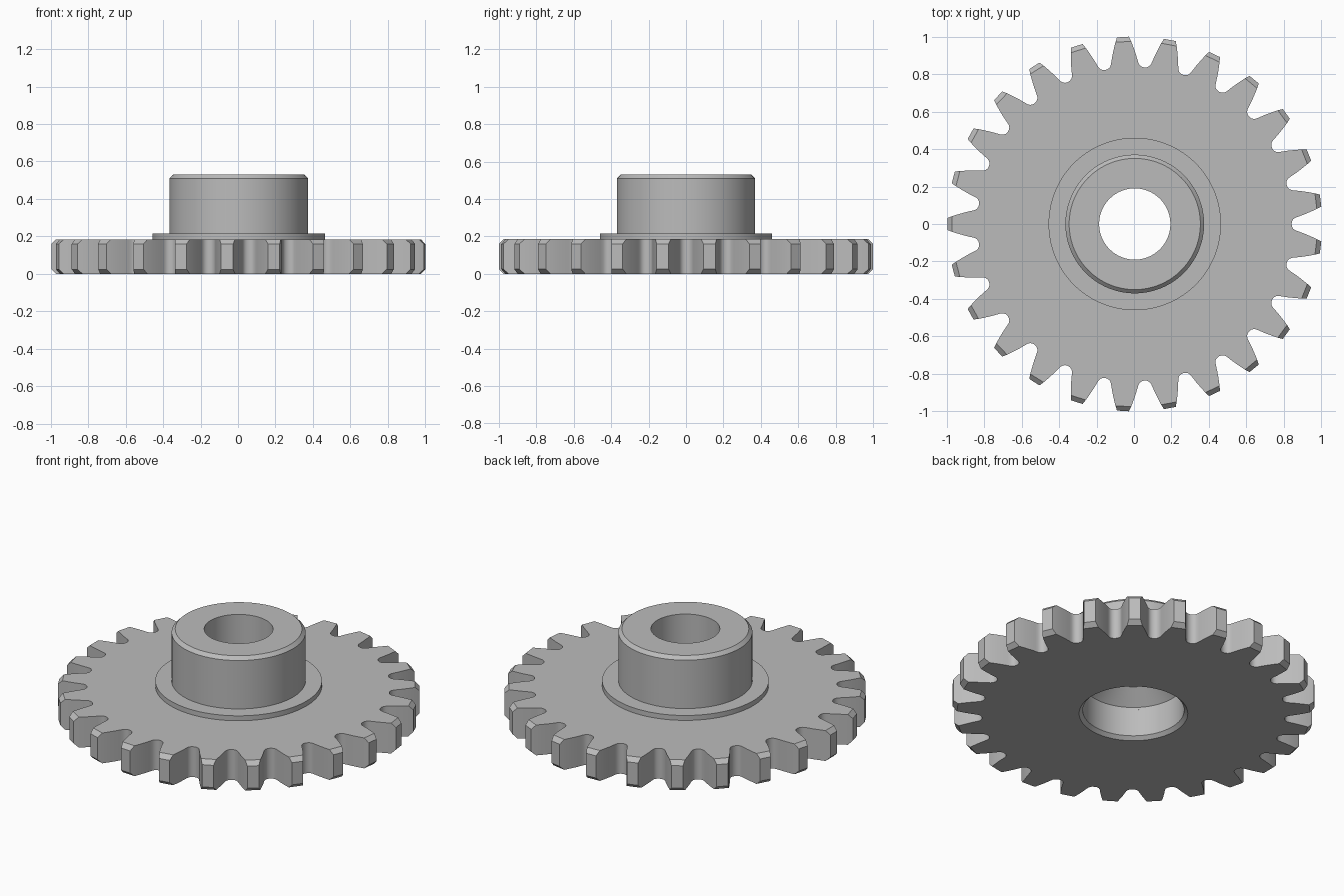
import bpy
import bmesh
from math import pi, sin, cos, radians

TEETH = 25
PITCH = 2 * pi / TEETH
THICK = 0.185
CHAMFER = 0.025
TIP_CUT = 0.975   # radius where the tip chamfer starts

if "Cube" in bpy.data.objects:
    bpy.data.objects.remove(bpy.data.objects["Cube"], do_unlink=True)

steel = bpy.data.materials.new("plain grey")
steel.use_nodes = True
grey = (0.5, 0.5, 0.5, 1)
steel.diffuse_color = grey
steel.node_tree.nodes["Principled BSDF"].inputs["Base Color"].default_value = grey


def loft(name, rings):
    """Join closed rings of equal length into a ring-shaped solid."""
    bm = bmesh.new()
    loops = [[bm.verts.new(p) for p in ring] for ring in rings]
    count = len(loops[0])
    for i, low in enumerate(loops):
        high = loops[(i + 1) % len(loops)]
        for j in range(count):
            k = (j + 1) % count
            bm.faces.new((low[j], low[k], high[k], high[j]))
    bmesh.ops.remove_doubles(bm, verts=bm.verts, dist=1e-5)
    bmesh.ops.recalc_face_normals(bm, faces=bm.faces)
    mesh = bpy.data.meshes.new(name)
    bm.to_mesh(mesh)
    bm.free()
    mesh.materials.append(steel)
    obj = bpy.data.objects.new(name, mesh)
    obj.location.x = 0.004
    bpy.context.collection.objects.link(obj)
    bpy.ops.object.select_all(action="DESELECT")
    obj.select_set(True)
    bpy.context.view_layer.objects.active = obj
    bpy.ops.object.shade_smooth_by_angle(angle=radians(35))
    return obj


def ring(polar, z):
    return [(r * cos(a), r * sin(a), z) for r, a in polar]


# Half tooth as (radius, half width), from the tip to the root fillet
half = [(1.0, 0.032), (TIP_CUT, 0.042), (0.94, 0.053), (0.905, 0.063),
        (0.875, 0.070), (0.858, 0.074), (0.846, 0.081), (0.839, 0.092)]
side = [(r, w / r) for r, w in half]
tooth = [(r, -a) for r, a in reversed(side)] + side + [(0.837, PITCH / 2)]
outline = [(r, a + pi + n * PITCH) for n in range(TEETH) for r, a in tooth]

# Outline at the end faces, with the tips cut back
cut_angle = side[1][1]
cut_tooth = [(r, a) if r <= TIP_CUT else (TIP_CUT, cut_angle if a > 0 else -cut_angle)
             for r, a in tooth]
cut_outline = [(r, a + pi + n * PITCH) for n in range(TEETH) for r, a in cut_tooth]


def circle(radius, z):
    """Round ring with the same number of points as the toothed outline."""
    total = len(outline)
    return ring([(radius, pi + (i - 7.5) * 2 * pi / total) for i in range(total)], z)


# Toothed wheel with a chamfered recess underneath
loft("toothed_wheel", [
    circle(0.28, THICK), circle(0.28, 0.02), circle(0.30, 0),
    ring(cut_outline, 0), ring(outline, CHAMFER),
    ring(outline, THICK - CHAMFER), ring(cut_outline, THICK)])

# Hub with flange, chamfered rim and stepped bore
hub_profile = [(0.28, THICK), (0.28, 0.20), (0.19, 0.28), (0.19, 0.53), (0.35, 0.53),
               (0.37, 0.51), (0.37, 0.215), (0.46, 0.215), (0.46, THICK)]
SEGMENTS = 128
loft("hub", [ring([(r, i * 2 * pi / SEGMENTS) for i in range(SEGMENTS)], z)
             for r, z in hub_profile])
